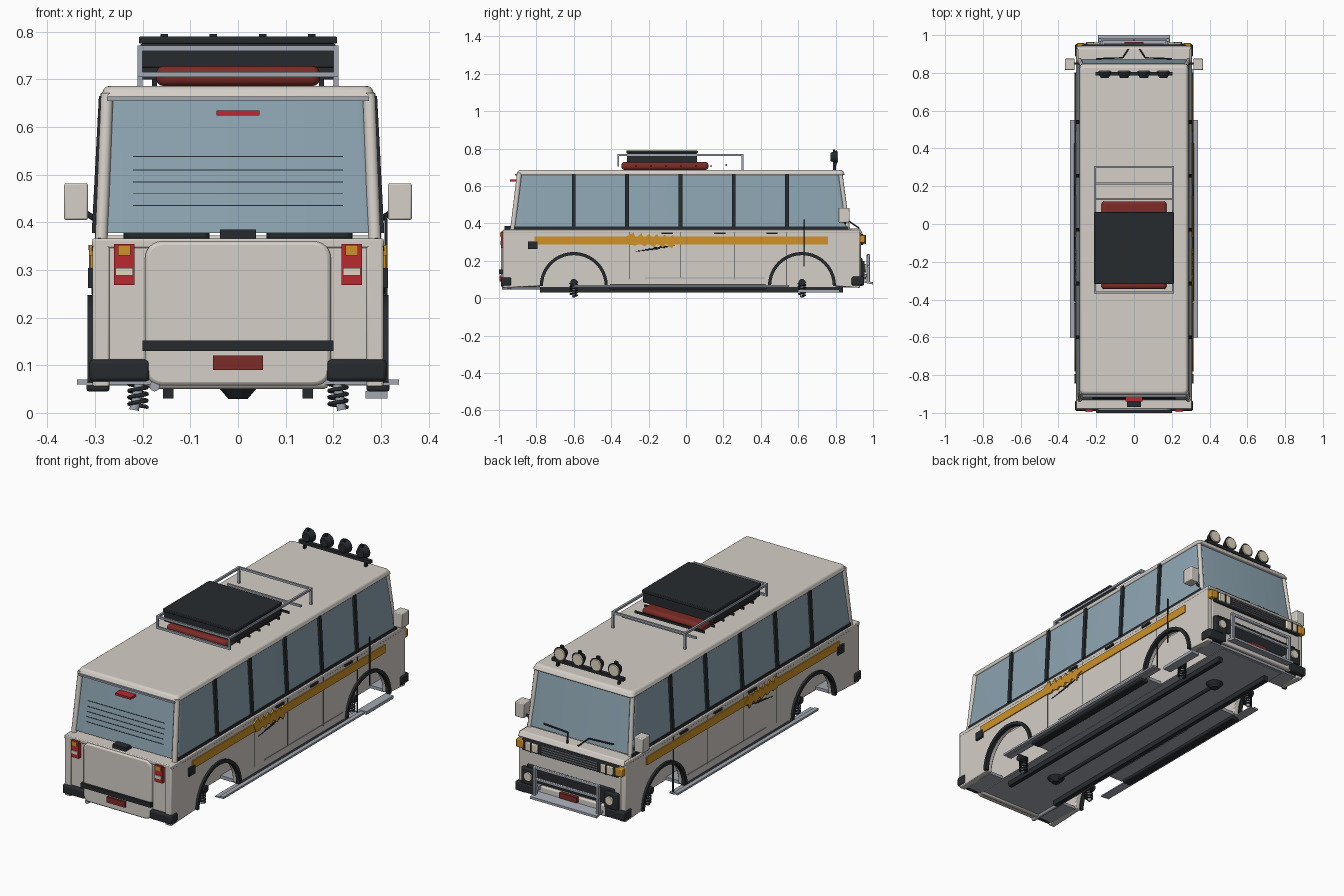
import bpy, bmesh, math
from mathutils import Vector, Matrix

if "Cube" in bpy.data.objects:
    bpy.data.objects.remove(bpy.data.objects["Cube"])

def mat(name, c):
    m = bpy.data.materials.new(name)
    m.diffuse_color = (*c, 1)
    m.use_nodes = True
    m.node_tree.nodes["Principled BSDF"].inputs["Base Color"].default_value = m.diffuse_color
    return m
CREAM = mat("cream", (.66, .62, .57)); DARK = mat("dark", (.02, .024, .028))
GLASS = mat("glass", (.27, .38, .45)); ORANGE = mat("orange", (.62, .29, .02))
RED = mat("red", (.5, .02, .03)); MAROON = mat("maroon", (.2, .025, .02))
STEEL = mat("steel", (.36, .39, .44)); LAMP = mat("lamp", (.75, .68, .52))

def finish(name, bm, m, bevel=0, seg=2):
    bmesh.ops.recalc_face_normals(bm, faces=bm.faces)
    me = bpy.data.meshes.new(name)
    bm.to_mesh(me); bm.free()
    o = bpy.data.objects.new(name, me)
    bpy.context.collection.objects.link(o)
    me.materials.append(m)
    if bevel:
        b = o.modifiers.new("bevel", 'BEVEL')
        b.width = bevel; b.segments = seg
    bpy.ops.object.select_all(action='DESELECT')
    o.select_set(True); bpy.context.view_layer.objects.active = o
    bpy.ops.object.shade_smooth_by_angle(angle=math.radians(35))
    return o

def frustum(name, b, t, z0, z1, m, bevel=0, seg=2, vert=0):
    # b, t = (x0, x1, y0, y1) at the bottom and the top; vert rounds upright edges
    bm = bmesh.new()
    r = [[bm.verts.new((q[i], q[j], z)) for i, j in ((0, 2), (1, 2), (1, 3), (0, 3))] for q, z in ((b, z0), (t, z1))]
    bm.faces.new(r[0]); bm.faces.new(r[1])
    ups = []
    for i in range(4):
        f = bm.faces.new((r[0][i], r[0][i-1], r[1][i-1], r[1][i]))
        ups.append(bm.edges.get((r[0][i], r[1][i])))
    if vert:
        bmesh.ops.bevel(bm, geom=ups, offset=vert, segments=5, affect='EDGES', profile=.5)
    return finish(name, bm, m, bevel, seg)

def box(name, x0, x1, y0, y1, z0, z1, m, bevel=0, seg=2):
    return frustum(name, (x0, x1, y0, y1), (x0, x1, y0, y1), z0, z1, m, bevel, seg)

def both(name, x0, x1, *a, **k):
    box(name, x0, x1, *a, **k); box(name, -x1, -x0, *a, **k)

def prism(name, pts, axis, a, b, m, bevel=0):
    # outline extruded along x (points are y,z) or y (points are x,z)
    P = (lambda p, d: (d, p[0], p[1])) if axis == 'x' else (lambda p, d: (p[0], d, p[1]))
    bm = bmesh.new()
    f = bm.faces.new([bm.verts.new(P(p, a)) for p in pts])
    g = bmesh.ops.extrude_face_region(bm, geom=[f])
    off = Vector(P((0, 0), b - a))
    bmesh.ops.translate(bm, vec=off, verts=[v for v in g['geom'] if isinstance(v, bmesh.types.BMVert)])
    return finish(name, bm, m, bevel)

def tube(name, pts, r, m, cyclic=False, res=2):
    cu = bpy.data.curves.new(name, 'CURVE')
    cu.dimensions = '3D'; cu.bevel_depth = r; cu.bevel_resolution = res; cu.use_fill_caps = True
    s = cu.splines.new('POLY'); s.points.add(len(pts) - 1); s.use_cyclic_u = cyclic
    for p, q in zip(s.points, pts): p.co = (*q, 1)
    o = bpy.data.objects.new(name, cu)
    bpy.context.collection.objects.link(o); cu.materials.append(m)
    return o

def cyl(name, c, r1, r2, d, axis, m, n=24):
    bm = bmesh.new()
    rot = {'x': Matrix.Rotation(math.pi/2, 4, 'Y'), 'y': Matrix.Rotation(-math.pi/2, 4, 'X'), 'z': Matrix()}[axis]
    bmesh.ops.create_cone(bm, cap_ends=True, segments=n, radius1=r1, radius2=r2, depth=d, matrix=Matrix.Translation(c) @ rot)
    return finish(name, bm, m)

def arc(cy, cz, r, a0, a1, n=20):
    return [(cy + r*math.cos(math.radians(a0+(a1-a0)*i/n)), cz + r*math.sin(math.radians(a0+(a1-a0)*i/n))) for i in range(n+1)]

AX = (-.6, .62)
# lower body: side panels with wheel arches
side = [(-.98, .055)]
for y in AX: side += arc(y, .065, .172, 180, 0)
side += [(.93, .055), (.93, .36), (-.98, .36)]
for s in (1, -1):
    prism("side_panel", side, 'x', s*.27, s*.305, CREAM, .004)
    for y in AX:
        prism("arch_trim", arc(y, .065, .182, 0, 180) + arc(y, .065, .165, 180, 0), 'x', s*.295, s*.316, DARK)
        # coil springs and shock absorbers
        tube("coil_spring", [(s*.21+.019*math.cos(i*.5), y+.019*math.sin(i*.5), .012+i*.0011) for i in range(70)], .004, DARK)
        tube("shock_absorber", [(s*.218, y, .006), (s*.2, y, .1)], .01, STEEL)
        cyl("spring_seat", (s*.215, y, .085), .018, .018, .05, 'x', DARK)
    # orange stripe with jagged flash
    box("side_stripe", min(s*.3, s*.31), max(s*.3, s*.31), -.81, .76, .288, .33, ORANGE)
    zig = [(-.3, .285), (-.32, .33)]
    for i in range(6): zig += [(-.28+i*.042, .352-i*.003), (-.268+i*.042, .318)]
    zig += [(-.03, .3)]
    for i in range(5): zig += [(-.06-i*.048, .292), (-.075-i*.048, .265+i*.004)]
    prism("stripe_flash", zig, 'x', s*.304, s*.313, ORANGE)
    for i in range(3):
        tube("stripe_scratch", [(s*.306, -.27+i*.05, .25+i*.01), (s*.306, -.14+i*.04, .265+i*.008)], .002, DARK)
    # windscreen and rear corner pillars
    tube("corner_pillar", [(s*.287, -.927, .365), (s*.275, -.89, .67)], .014, CREAM)
    tube("corner_pillar", [(s*.287, .866, .365), (s*.272, .825, .67)], .012, CREAM)
    # window pillars
    for y in (-.6, -.315, -.03, .255, .54):
        prism("window_pillar", [(s*.292, .378), (s*.307, .378), (s*.292, .665), (s*.277, .665)], 'y', y-.01, y+.01, DARK)
    # door mirrors
    box("door_mirror", min(s*.315, s*.365), max(s*.315, s*.365), .815, .875, .405, .482, CREAM, .004)
    tube("mirror_arm", [(s*.29, .85, .4), (s*.32, .85, .42)], .006, DARK)
    # wipers
    tube("wiper", [(s*.03, .925, .375), (s*.06, .88, .405), (s*.2, .875, .41)], .004, DARK)

both("door_gap_front", .3, .3065, .537, .541, .06, .355, DARK)
for y, z in ((-.3, .1), (-.03, .11), (.26, .1)):
    both("door_gap", .3, .3065, y-.0015, y+.0015, z, .355, DARK)
for y in (-.13, .15, .43):
    both("door_handle", .3, .314, y, y+.06, .342, .352, DARK)
both("side_crease", .3, .307, -.22, .42, .106, .111, STEEL)
both("fuel_flap", .3, .315, -.845, -.795, .262, .304, DARK)
tube("antenna", [(.311, .63, .17), (.311, .63, .42)], .003, DARK)

# floor, hull and deck
box("inner_hull", -.19, .19, -.955, .915, .062, .34, CREAM)
box("floor_middle", -.275, .275, -.42, .44, .058, .075, STEEL)
box("floor_rear", -.275, .275, -.96, -.78, .06, .075, STEEL)
box("floor_front", -.275, .275, .8, .92, .06, .075, STEEL)
box("floor_pan", -.19, .19, -.95, .91, .056, .064, STEEL)
both("wheel_well_wall", .185, .195, -.95, .91, .06, .3, CREAM)
both("belt_ledge", .255, .306, -.975, .93, .346, .366, CREAM, bevel=.004)
both("belt_seal", .285, .3, -.92, .87, .366, .382, DARK)

# rear end: body, tailgate, lights, bumper
box("rear_panel", -.275, .275, -.972, -.95, .11, .365, CREAM, .004)
box("rear_ledge", -.306, .306, -.98, -.9, .346, .366, CREAM, .004)
gate = []
for cx, cz, a in ((.16, .325, 0), (-.16, .325, 90), (-.16, .092, 180), (.16, .092, 270)):
    gate += arc(cx, cz, .035, a, a+90, 6)
prism("tailgate", gate, 'y', -.988, -.93, CREAM, .008)
box("tailgate_trim", -.2, .2, -1.0, -.98, .13, .152, DARK)
box("rear_plate", -.052, .052, -.997, -.98, .09, .12, MAROON)
box("rear_handle", -.038, .038, -.97, -.92, .366, .385, DARK)
box("rear_valance", -.19, .19, -.96, -.93, .05, .1, CREAM, .01)
both("rear_bumper", .185, .312, -.99, -.935, .066, .112, DARK, bevel=.008)
both("tail_light", .217, .26, -.99, -.965, .268, .355, RED)
both("tail_light_amber", .226, .252, -.994, -.985, .33, .352, ORANGE)
both("tail_light_white", .22, .257, -.994, -.985, .288, .304, LAMP)

# cabin glass and roof
frustum("cabin_glass", (-.298, .298, -.932, .872), (-.281, .281, -.892, .828), .378, .668, GLASS, vert=.03)
frustum("roof", (-.29, .29, -.91, .852), (-.28, .28, -.895, .835), .658, .686, CREAM, .009, 3, vert=.02)
box("rear_drip_edge", -.275, .275, -.915, -.89, .655, .664, STEEL)
box("brake_light", -.045, .045, -.94, -.885, .624, .635, RED)
for z in (.435, .46, .485, .51, .538):
    y = -.934 + (z-.378)*.138
    box("heater_line", -.22, .22, y, y+.01, z-.001, z+.001, DARK)

# front end: nose, grille, lamps, bumper
box("front_panel", -.28, .28, .9, .935, .1, .35, CREAM, .004)
frustum("bonnet", (-.305, .305, .86, .945), (-.295, .295, .86, .93), .346, .372, CREAM, .005)
box("grille", -.275, .275, .925, .95, .285, .342, DARK, .004)
for i in range(4):
    box("grille_slat", -.16, .16, .945, .956, .293+i*.012, .298+i*.012, STEEL)
both("headlight", .18, .25, .94, .96, .292, .336, LAMP, bevel=.004)
both("headlight_bar", .212, .217, .955, .963, .29, .338, DARK)
both("indicator", .262, .302, .915, .957, .296, .338, ORANGE, bevel=.004)
box("front_intake", -.25, .25, .925, .943, .13, .215, DARK, .005)
box("front_bumper", -.22, .22, .925, .95, .066, .125, CREAM, .006)
both("bumper_corner", .2, .312, .885, .953, .068, .115, DARK, bevel=.008)
both("bumper_block", .2, .275, .93, .955, .115, .2, DARK, bevel=.006)
for s in (1, -1):
    cyl("fog_light", (s*.232, .957, .16), .022, .022, .012, 'y', LAMP)
box("front_plate", -.05, .05, .945, .963, .1, .128, MAROON)
# bull bar with skid plate
for z in (.228, .17):
    both("bull_bar_rail", 0, .19, .968, .982, z-.007, z+.007, STEEL, bevel=.003)
both("bull_bar_post", .172, .188, .965, .984, .085, .235, STEEL, bevel=.003)
both("bull_bar_mount", .165, .178, .93, .97, .11, .13, STEEL)
prism("skid_plate", [(.94, .085), (1.0, .073), (1.0, .085), (.94, .097)], 'x', -.19, .19, STEEL)

# roof rack: rails, end frames, cross bars, luggage
Y0, Y1 = -.362, .302
both("rack_side_rail", .2, .211, Y0, Y1, .76, .771, STEEL)
for y in (Y0, Y1, .215):
    box("rack_cross_rail", -.211, .211, y-.005, y+.005, .76 if y != .215 else .706, .771 if y != .215 else .716, STEEL)
for y in (Y0, Y1):
    both("rack_post", .2, .211, y-.005, y+.005, .684 if y > 0 else .705, .765, STEEL)
box("rack_lower_bar", -.211, .211, Y0-.005, Y0+.005, .705, .716, STEEL)
for i in range(6):
    box("rack_slat", -.2, .2, -.27+i*.08, -.264+i*.08, .7, .712, DARK)
box("roof_bag", -.172, .172, -.345, .12, .686, .728, MAROON, .016, 3)
box("roof_case", -.205, .205, -.315, .06, .724, .775, DARK, .004)
box("roof_case_lid", -.208, .208, -.318, .063, .775, .79, DARK, .003)

# roof spotlights
box("light_bar", -.205, .205, .785, .805, .708, .724, DARK)
both("light_bar_foot", .17, .18, .787, .803, .68, .712, DARK)
for x in (-.155, -.052, .052, .155):
    cyl("spotlight_shell", (x, .79, .755), .022, .036, .034, 'y', DARK)
    cyl("spotlight_lens", (x, .809, .755), .031, .029, .008, 'y', LAMP)
    box("spotlight_knob", x-.008, x+.008, .785, .797, .78, .795, DARK)

# underbody: rails, shaft, differentials, exhaust, steps
both("chassis_rail", .135, .157, -.78, .84, .03, .058, DARK)
tube("drive_shaft", [(0, -.6, .045), (0, .62, .045)], .009, DARK)
for y in AX:
    cyl("differential", (0, y, .042), .02, .042, .026, 'z', DARK)
    tube("axle", [(-.21, y, .075), (.21, y, .075)], .012, DARK)
tube("exhaust", [(-.175, -.985, .056), (-.175, .2, .056)], .011, STEEL)
both("sill_bar", .27, .318, -.41, .43, .045, .072, DARK, bevel=.005)
both("side_step", .316, .338, -.6, .55, .06, .07, STEEL)
both("side_step_edge", .29, .318, -.6, .55, .058, .064, STEEL)
box("fold_step", .268, .314, .6, .82, .03, .046, STEEL)

# seats and steering wheel
for y in (.5, .15, -.2, -.55):
    both("seat_base", .06, .24, y-.08, y+.08, .34, .39, DARK, bevel=.01)
    both("seat_back", .06, .24, y-.11, y-.07, .36, .53, DARK, bevel=.01)
tube("steering_wheel", [(-.14+.05*math.cos(i*math.pi/8), .68-.02*math.sin(i*math.pi/8), .43+.045*math.sin(i*math.pi/8)) for i in range(16)], .006, DARK, True)
